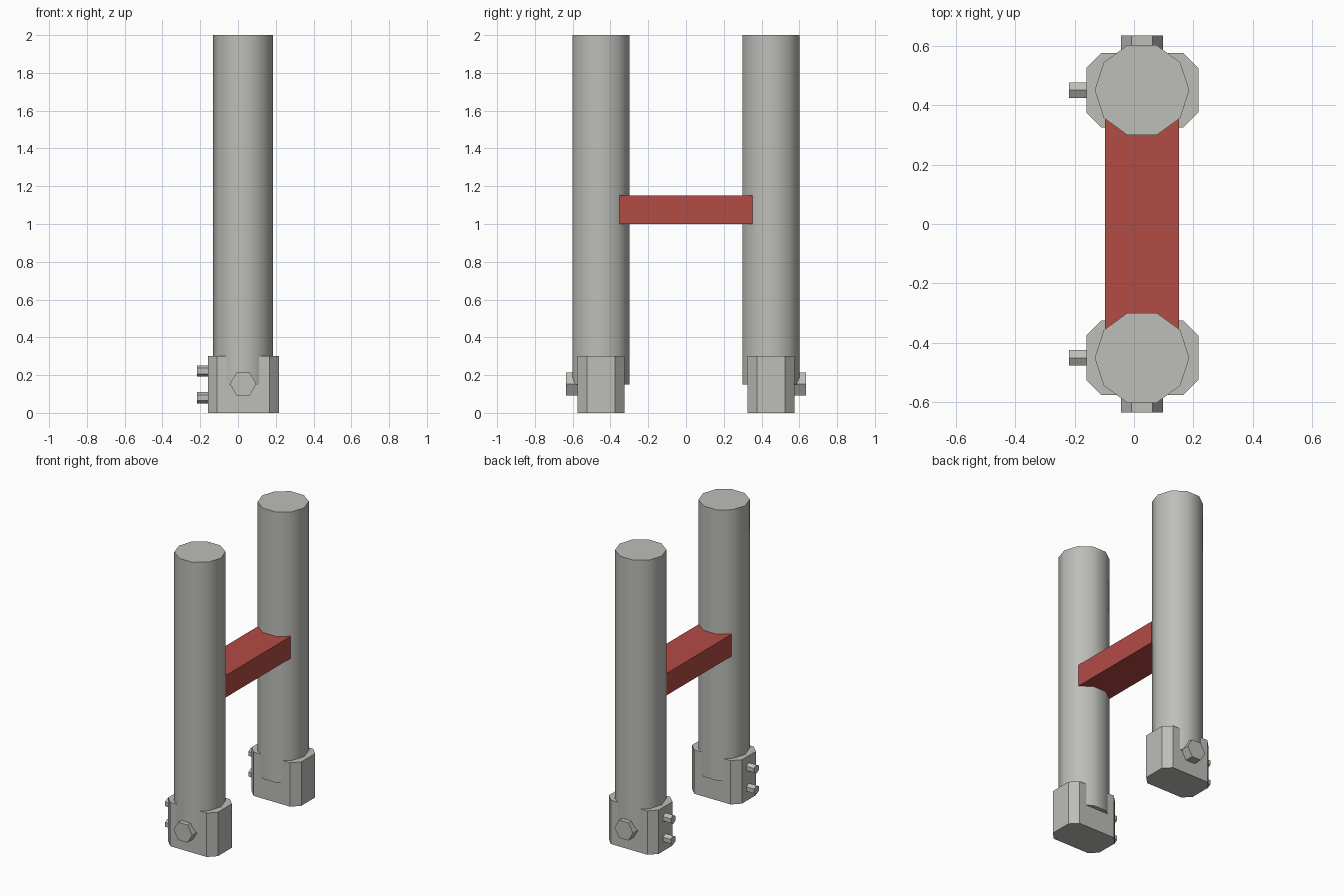
import bpy, bmesh, math
from mathutils import Matrix, Vector

if "Cube" in bpy.data.objects:
    bpy.data.objects.remove(bpy.data.objects["Cube"])

CX = 0.027   # shared centre line of posts and rail


def material(name, rgb):
    m = bpy.data.materials.new(name)
    m.diffuse_color = (*rgb, 1)
    m.use_nodes = True
    m.node_tree.nodes["Principled BSDF"].inputs["Base Color"].default_value = m.diffuse_color
    return m


GREY = material("light grey", (0.51, 0.51, 0.48))
RED = material("brick red", (0.45, 0.07, 0.06))


def finish(name, bm, mat):
    bmesh.ops.recalc_face_normals(bm, faces=bm.faces)
    me = bpy.data.meshes.new(name)
    bm.to_mesh(me)
    bm.free()
    me.materials.append(mat)
    ob = bpy.data.objects.new(name, me)
    bpy.context.collection.objects.link(ob)
    return ob


def prism(name, points, z0, z1, mat):
    """Extrude an outline in the xy plane from z0 to z1."""
    bm = bmesh.new()
    face = bm.faces.new([bm.verts.new((x, y, z0)) for x, y in points])
    new = bmesh.ops.extrude_face_region(bm, geom=[face])["geom"]
    verts = [v for v in new if isinstance(v, bmesh.types.BMVert)]
    bmesh.ops.translate(bm, verts=verts, vec=(0, 0, z1 - z0))
    return finish(name, bm, mat)


def bolt(name, start, end, radius, spin):
    """Hexagonal bolt head between two points."""
    a, b = Vector(start), Vector(end)
    rot = (b - a).to_track_quat('Z', 'Y').to_matrix().to_4x4()
    bm = bmesh.new()
    bmesh.ops.create_cone(bm, cap_ends=True, segments=6, radius1=radius,
                          radius2=radius, depth=(b - a).length,
                          matrix=Matrix.Translation((a + b) / 2) @ rot @ Matrix.Rotation(spin, 4, 'Z'))
    # Turn the hexagon so that its corners lie on the wanted axis
    return finish(name, bm, GREY)


def corner_spin(start, end, axis):
    """Spin that puts a hexagon corner (first on local +Y) on a world axis."""
    q = (Vector(end) - Vector(start)).to_track_quat('Z', 'Y')
    local = q.inverted() @ Vector(axis)
    return math.atan2(local.y, local.x) - math.pi / 2


for side, label in ((-1, "front"), (1, "back")):
    cy = 0.45 * side

    # Ten-sided smooth post
    ring = [(CX + 0.159 * math.cos(i * math.tau / 10),
             cy + 0.159 * math.sin(i * math.tau / 10)) for i in range(10)]
    post = prism(label + "_post", ring, 0.15, 2.0, GREY)
    bpy.ops.object.select_all(action='DESELECT')
    post.select_set(True)
    bpy.context.view_layer.objects.active = post
    bpy.ops.object.shade_smooth_by_angle(angle=math.radians(50))

    # Foot block with cut corners
    x0, x1, y0, y1, c = -0.16, 0.216, cy - 0.125, cy + 0.125, 0.05
    prism(label + "_foot", [(x0 + c, y0), (x1 - c, y0), (x1, y0 + c), (x1, y1 - c),
                            (x1 - c, y1), (x0 + c, y1), (x0, y1 - c), (x0, y0 + c)],
          0, 0.3, GREY)

    # Large bolt on the outer face
    s, e = (CX, cy + 0.11 * side, 0.153), (CX, cy + 0.184 * side, 0.153)
    bolt(label + "_large_bolt", s, e, 0.07, corner_spin(s, e, (1, 0, 0)))

    # Two small bolts on the left face
    for z, level in ((0.081, "lower"), (0.222, "upper")):
        s, e = (-0.15, cy, z), (-0.218, cy, z)
        bolt(f"{label}_{level}_bolt", s, e, 0.03, corner_spin(s, e, (0, 0, 1)))

# Red cross rail
w = 0.125
prism("cross_rail", [(CX - w, -0.352), (CX + w, -0.352), (CX + w, 0.352), (CX - w, 0.352)],
      1.0, 1.15, RED)
